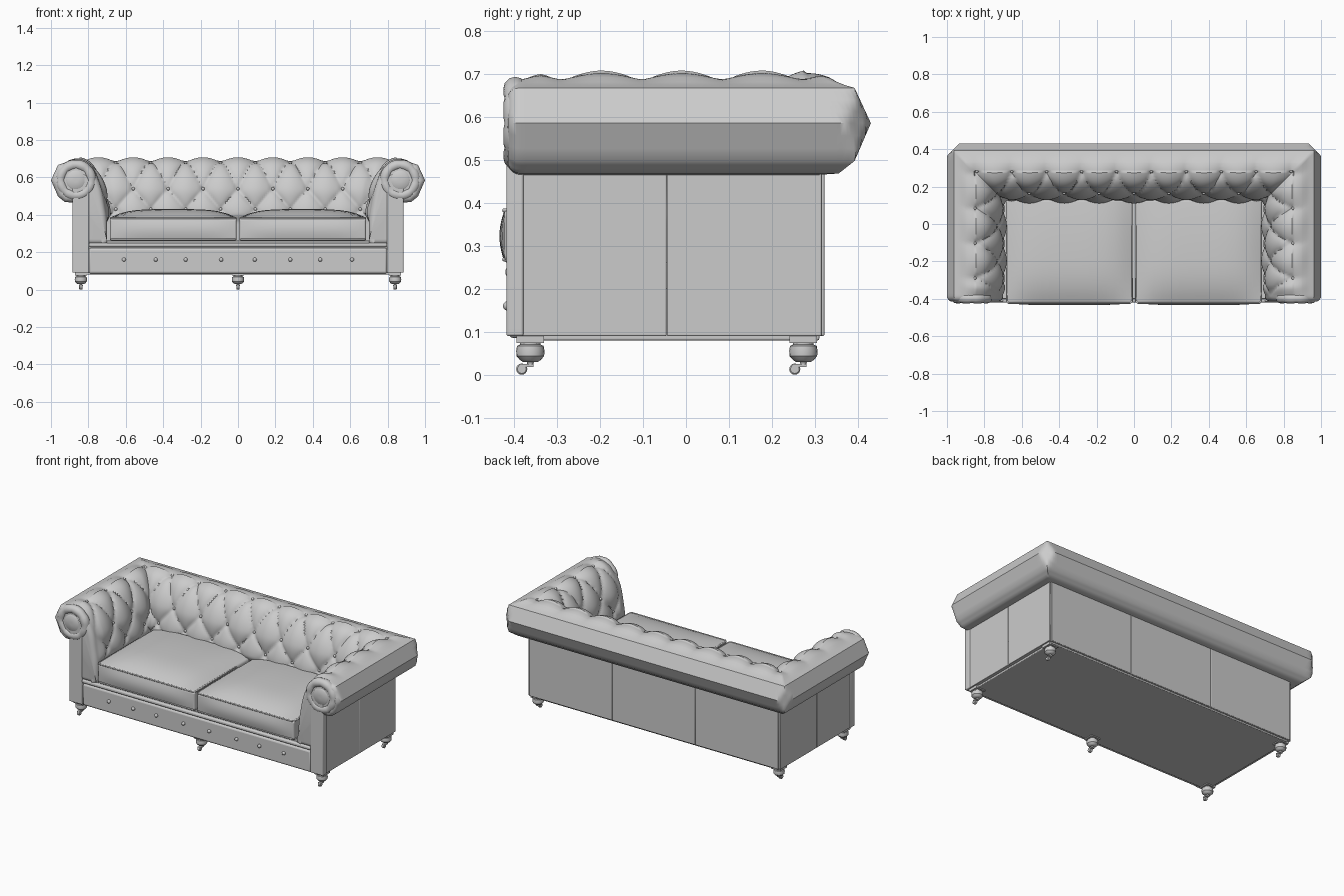
import bpy, bmesh, math
from mathutils import Vector, Matrix

if "Cube" in bpy.data.objects:
    bpy.data.objects.remove(bpy.data.objects["Cube"])

def finish(name, bm, bevel=0.0, mirror=False, angle=35):
    bmesh.ops.recalc_face_normals(bm, faces=bm.faces)
    me = bpy.data.meshes.new(name)
    bm.to_mesh(me)
    bm.free()
    ob = bpy.data.objects.new(name, me)
    bpy.context.collection.objects.link(ob)
    bpy.ops.object.select_all(action='DESELECT')
    ob.select_set(True)
    bpy.context.view_layer.objects.active = ob
    bpy.ops.object.shade_smooth_by_angle(angle=math.radians(angle))
    if bevel:
        m = ob.modifiers.new("bevel", 'BEVEL')
        m.width, m.segments, m.limit_method = bevel, 3, 'ANGLE'
    if mirror:
        m = ob.modifiers.new("mirror", 'MIRROR')
        m.use_clip = True
        m.merge_threshold = 0.0005
    return ob

def add_box(bm, x, y, z):
    mat = Matrix.Translation(((x[0]+x[1])/2, (y[0]+y[1])/2, (z[0]+z[1])/2)) @ \
        Matrix.Diagonal((x[1]-x[0], y[1]-y[0], z[1]-z[0], 1))
    return bmesh.ops.create_cube(bm, size=1, matrix=mat)['verts']

def box(name, x, y, z, bevel=0.004, mirror=False):
    bm = bmesh.new()
    add_box(bm, x, y, z)
    return finish(name, bm, bevel, mirror)

def lathe(bm, prof, centre, axis='Z', n=20):
    rings = []
    for r, h in prof:
        ring = []
        for i in range(n):
            c, s = r*math.cos(2*math.pi*i/n), r*math.sin(2*math.pi*i/n)
            v = {'Z': (c, s, h), 'Y': (c, h, s), 'X': (h, c, s)}[axis]
            ring.append(bm.verts.new(Vector(v) + Vector(centre)))
        rings.append(ring)
    for a, b in zip(rings, rings[1:]):
        for i in range(n):
            bm.faces.new((a[i], a[(i+1) % n], b[(i+1) % n], b[i]))
    bm.faces.new(rings[0])
    bm.faces.new(rings[-1])

# --- Tufted arms and back: one rolled profile (distance outward, height) swept round a U ---
X0, Y0, FRONT, PITCH = 0.70, 0.13, -0.385, 0.28/1.5
KEY = [(0.18, 0.24), (0.0, 0.24), (0.0, 0.36), (0.012, 0.45), (0.03, 0.54), (0.06, 0.61),
       (0.10, 0.66), (0.15, 0.682), (0.20, 0.685), (0.262, 0.667), (0.30, 0.585),
       (0.262, 0.497), (0.225, 0.468), (0.18, 0.465)]
pts = [Vector(k) for k in KEY]
prof = [pts[0]]
for i in range(1, len(pts)-1):
    a, b, c, d = pts[max(i-1, 1)], pts[i], pts[i+1], pts[min(i+2, len(pts)-1)]
    n = 9 if i < 8 else 3
    for k in range(n):
        t = k/n
        prof.append(0.5*((2*b) + (c-a)*t + (2*a-5*b+4*c-d)*t*t + (3*b-a-3*c+d)*t**3)
                    if i < 8 else b.lerp(c, t))
prof.append(pts[-1])
N = len(prof)
norm = []
for i in range(N):
    t = (prof[min(i+1, N-1)] - prof[max(i-1, 0)]).normalized()
    norm.append(Vector((-t.y, t.x)))
arc = [0.0]
for a, b in zip(prof, prof[1:]):
    arc.append(arc[-1] + (b-a).length)
top = min(range(N), key=lambda i: (prof[i]-Vector((0.15, 0.682))).length)

def row_of(i):
    s = arc[top] - arc[i]
    return s/0.2 if s < 0.2 else 1 + (s-0.2)/0.11

def puff(i, a):
    b = row_of(i)
    if b < 0:
        return 0.02*abs(math.sin(math.pi*a))*max(0.0, 1 + b*200/100/0.8)
    if b > 2.6:
        return 0.0
    p, q = a + b/2, a - b/2
    h = 0.026*math.sqrt(abs(math.sin(math.pi*p)*math.sin(math.pi*q)))
    dp, dq = p-round(p), q-round(q)
    h -= 0.008*math.exp(-(dp*dp+dq*dq)/0.012)
    return h*min(1.0, (2.6-b)/0.3)

bm = bmesh.new()
cols = []
def column(fn):
    col = []
    for i in range(N):
        x, y, z = fn(i)
        over = x + y - 1.365
        if over > 0:                      # cut outer corner
            x, y = x-over/2, y-over/2
        col.append(bm.verts.new((x, y, z)))
    cols.append(col)

for k in range(5, 0, -1):                 # rounded front end of the arm
    th, r = math.pi/2*k/5, 0.03
    def front(i):
        q = prof[i] - norm[i]*r*(1-math.cos(th))
        return X0+q.x, FRONT-r*math.sin(th), q.y
    column(front)
NA, NB = 56, 76
for k in range(NA+1):
    def arm(i):
        y = FRONT + (k/NA)*(Y0+prof[i].x-FRONT)
        h = puff(i, (0.27-y)/PITCH)*min(1, (y-FRONT)/0.05)
        q = prof[i] + norm[i]*h
        return X0+q.x, y + (q.x-prof[i].x)*max(0, k/NA*8-7), q.y
    column(arm)
for k in range(1, NB+1):
    def back(i):
        x = (X0+prof[i].x)*(1-k/NB)
        q = prof[i] + norm[i]*puff(i, (0.84-x)/PITCH)
        return x + (q.x-prof[i].x)*max(0, 1-k/NB*12), Y0+q.x, q.y
    column(back)
for a, b in zip(cols, cols[1:]):
    for i in range(N-1):
        bm.faces.new((a[i], a[i+1], b[i+1], b[i]))
bm.faces.new(cols[0])
finish("tufted_arms_and_back", bm, mirror=True, angle=40)

# --- Buttons in the tufting and along the front rail ---
bm = bmesh.new()
def button(x, y, z, r=0.009):
    for s in ((1, -1) if x > 0.01 else (1,)):
        bmesh.ops.create_uvsphere(bm, u_segments=10, v_segments=6, radius=r,
                                  matrix=Matrix.Translation((s*x, y, z)))
for row in range(3):
    i = min(range(N), key=lambda j: abs(row_of(j)-row))
    q = prof[i] - norm[i]*0.005
    for k in range(-2, 6):
        a = k + (row % 2)/2
        x, y = 0.84 - PITCH*a, 0.27 - PITCH*a
        if -0.01 < x <= X0+q.x:
            button(max(x, 0), Y0+q.x, q.y)
        if FRONT+0.03 < y < Y0+q.x-0.02:
            button(X0+q.x, y, q.y)
for x in (0.09, 0.28, 0.44, 0.61):
    button(x, -0.415, 0.16, 0.011)
finish("buttons", bm)

# --- Scroll on the front of each arm ---
bm = bmesh.new()
C, n, m = (0.867, 0.585), 32, 12
ring = []
for i in range(n):
    u = 2*math.pi*i/n
    minor = 0.028 - 0.003*(i % 4 == 0)    # pleats
    ring.append([bm.verts.new((C[0]+math.cos(u)*(0.082+minor*math.cos(2*math.pi*j/m)),
                               -0.397+minor*math.sin(2*math.pi*j/m),
                               C[1]+math.sin(u)*(0.082+minor*math.cos(2*math.pi*j/m))))
                 for j in range(m)])
for i in range(n):
    for j in range(m):
        a, b, k = ring[i], ring[(i+1) % n], (j+1) % m
        bm.faces.new((a[j], b[j], b[k], a[k]))
lathe(bm, [(0.053, -0.39), (0.053, -0.414), (0.045, -0.42), (0.01, -0.422)],
      (C[0], 0, C[1]), 'Y', 28)
finish("arm_scroll", bm, mirror=True)

# --- Arm facing strip with rounded top ---
bm = bmesh.new()
outline = [(0.797, 0.09), (0.885, 0.09)] + [
    (0.841+0.044*math.cos(math.pi*i/10), 0.575+0.044*math.sin(math.pi*i/10)) for i in range(11)]
f = bm.faces.new([bm.verts.new((x, -0.418, z)) for x, z in outline])
g = bmesh.ops.extrude_face_region(bm, geom=[f])
bmesh.ops.translate(bm, vec=(0, 0.04, 0), verts=[v for v in g['geom'] if isinstance(v, bmesh.types.BMVert)])
finish("arm_facing", bm, 0.005, True)

# --- Upholstered body panels, base, rail and deck ---
bm = bmesh.new()
add_box(bm, (0.78, 0.88), (-0.40, -0.0455), (0.09, 0.49))
add_box(bm, (0.78, 0.88), (-0.0445, 0.315), (0.09, 0.49))
finish("side_panel", bm, 0.003, True)
bm = bmesh.new()
for x in (-0.58, 0, 0.58):
    w = 0.2895 if x == 0 else 0.29
    add_box(bm, (x-w, x+w), (0.22, 0.322), (0.09, 0.49))
finish("back_panel", bm, 0.004)
box("base", (-0.86, 0.86), (-0.39, 0.31), (0.08, 0.20))
box("front_rail", (-0.797, 0.797), (-0.412, -0.34), (0.085, 0.222), 0.012)
box("rail_lip", (-0.797, 0.797), (-0.42, -0.34), (0.228, 0.25), 0.008)
box("seat_deck", (-0.79, 0.79), (-0.40, 0.25), (0.19, 0.262))

# --- Seat cushions with piping ---
bm = bmesh.new()
cx, cy, hx, hy = 0.346, -0.147, 0.338, 0.275
add_box(bm, (cx-hx, cx+hx), (cy-hy, cy+hy), (0.26, 0.385))
bmesh.ops.subdivide_edges(bm, edges=bm.edges[:], cuts=13, use_grid_fill=True)
for v in bm.verts:
    u, w, t = (v.co.x-cx)/hx, (v.co.y-cy)/hy, (v.co.z-0.26)/0.125
    if w < -0.99:
        v.co.y -= 0.012*math.sin(math.pi*t)*(1-u**4)
    if t > 0.5:
        v.co.z += (t-0.5)*2*0.045*(1-u**4)*(1-max(0, -w)**3)*(1-0.3*max(0, w)**2)
finish("seat_cushion", bm, 0.012, True)
for z, tag in ((0.382, "top"), (0.268, "bottom")):
    cu = bpy.data.curves.new("cushion_piping_"+tag, 'CURVE')
    cu.dimensions, cu.bevel_depth, cu.bevel_resolution = '3D', 0.005, 2
    for s in (-1, 1):
        sp = cu.splines.new('POLY')
        ring = [(-1, -.96), (-.97, -1), (.97, -1), (1, -.96), (1, .5), (-1, .5)]
        sp.points.add(len(ring)-1)
        for p, (u, w) in zip(sp.points, ring):
            p.co = (s*(cx+u*(hx-0.003)), cy+w*(hy+0.001), z, 1)
        sp.use_cyclic_u = True
    bpy.context.collection.objects.link(bpy.data.objects.new(cu.name, cu))

# --- Turned legs on castors ---
for name, x, y in (("front_leg_left", -0.84, -0.362), ("front_leg_right", 0.84, -0.362),
                   ("front_leg_middle", 0, -0.362), ("back_leg_left", -0.84, 0.273),
                   ("back_leg_right", 0.84, 0.273)):
    bm = bmesh.new()
    add_box(bm, (x-0.032, x+0.032), (y-0.032, y+0.032), (0.074, 0.092))
    lathe(bm, [(0.024, 0.076), (0.024, 0.07), (0.031, 0.067), (0.033, 0.055), (0.032, 0.043),
               (0.024, 0.034), (0.018, 0.03), (0.008, 0.029), (0.006, 0.02)], (x, y, 0))
    add_box(bm, (x-0.01, x+0.01), (y-0.026, y+0.007), (0.018, 0.025))
    lathe(bm, [(0.010, -0.009), (0.013, -0.006), (0.013, 0.006), (0.010, 0.009)],
          (x, y-0.02, 0.013), 'X', 16)
    finish(name, bm)
